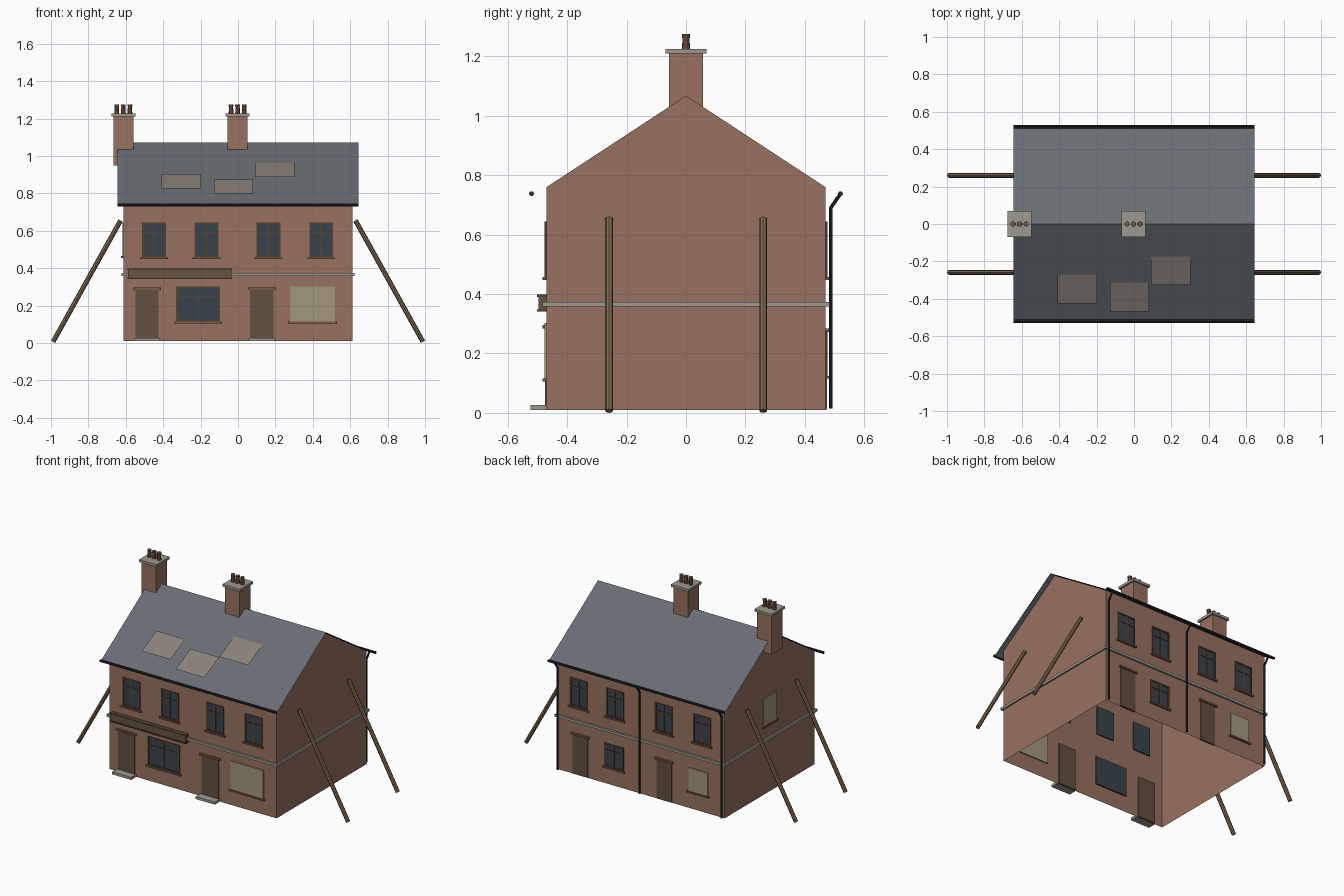
import bpy, bmesh
from math import pi
from mathutils import Vector

if "Cube" in bpy.data.objects:
    bpy.data.objects.remove(bpy.data.objects["Cube"])


def mat(name, r, g, b):
    m = bpy.data.materials.new(name)
    m.diffuse_color = (r, g, b, 1)
    m.use_nodes = True
    m.node_tree.nodes["Principled BSDF"].inputs["Base Color"].default_value = m.diffuse_color
    return m


BRICK = mat("brick", .31, .165, .115)
TRIM = mat("brick_trim", .20, .10, .065)
SLATE = mat("slate", .14, .155, .175)
STONE = mat("stone", .34, .32, .28)
GLASS = mat("glass", .04, .055, .07)
FRAME = mat("frame", .09, .055, .035)
DOOR = mat("door", .12, .08, .05)
BOARD = mat("board", .36, .31, .21)
PATCH = mat("patch", .25, .22, .19)
TIMBER = mat("timber", .20, .14, .08)
SIGN = mat("fascia", .13, .09, .05)
IRON = mat("iron", .02, .022, .027)
W, D, EAVE, RIDGE = .612, .47, .76, 1.068


def mesh(name, verts, faces, m):
    me = bpy.data.meshes.new(name)
    me.from_pydata(verts, [], faces)
    me.materials.append(m)
    ob = bpy.data.objects.new(name, me)
    bpy.context.collection.objects.link(ob)
    return ob


def boxes(name, spans, m):
    """One object made of boxes given as (x0, x1, y0, y1, z0, z1)."""
    v, f = [], []
    for x0, x1, y0, y1, z0, z1 in spans:
        n = len(v)
        v += [(x, y, z) for z in (z0, z1) for x, y in ((x0, y0), (x1, y0), (x1, y1), (x0, y1))]
        f += [[n + i for i in q] for q in ((3, 2, 1, 0), (4, 5, 6, 7), (0, 1, 5, 4),
                                           (1, 2, 6, 5), (2, 3, 7, 6), (3, 0, 4, 7))]
    return mesh(name, v, f, m)


def wall_boxes(name, side, spans, m):
    """Boxes on a wall: (u0, u1, z0, z1, inner, outer), depths measured from the wall."""
    out = []
    for u0, u1, z0, z1, a, b in spans:
        if side == "front":
            out.append((u0, u1, -D - b, -D - a, z0, z1))
        elif side == "back":
            out.append((u0, u1, D + a, D + b, z0, z1))
        else:
            out.append((-W - b, -W - a, u0, u1, z0, z1))
    return boxes(name, out, m)


def rod(name, p, q, r, m, sides=8, r2=None):
    p, q = Vector(p), Vector(q)
    me = bpy.data.meshes.new(name)
    bm = bmesh.new()
    bmesh.ops.create_cone(bm, cap_ends=True, segments=sides, radius1=r,
                          radius2=r if r2 is None else r2, depth=(q - p).length)
    bm.to_mesh(me)
    bm.free()
    me.materials.append(m)
    ob = bpy.data.objects.new(name, me)
    bpy.context.collection.objects.link(ob)
    ob.location = (p + q) / 2
    ob.rotation_euler = (q - p).to_track_quat('Z', 'Y').to_euler()
    return ob


def window(name, side, c, w, z0, z1, boarded=False):
    a, b, t = c - w / 2, c + w / 2, .009
    wall_boxes(name + "_pane", side, [(a, b, z0, z1, -.008, .002)], BOARD if boarded else GLASS)
    bars = [(a, a + t, z0, z1, .0005, .006), (b - t, b, z0, z1, .0005, .006),
            (a, b, z0, z0 + t, .0005, .006), (a, b, z1 - t, z1, .0005, .006)]
    if boarded:
        wall_boxes(name + "_boarding", side, [(a, b, z0, z1, .0005, .006)], BOARD)
    else:
        zt = z0 + (z1 - z0) * .7
        bars += [(c - t / 2, c + t / 2, z0, z1, .0005, .006),
                 (a, b, zt - t / 2, zt + t / 2, .0005, .006)]
        wall_boxes(name + "_frame", side, bars, FRAME)
    wall_boxes(name + "_sill", side, [(a - .01, b + .01, z0 - .01, z0, .0005, .013)], TRIM)


def door(name, side, c, w, top, step):
    a, b = c - w / 2, c + w / 2
    wall_boxes(name, side, [(a, b, .012, top, -.008, .005)], DOOR)
    wall_boxes(name + "_lintel", side, [(a - .011, b + .011, top, top + .012, .0005, .013)], TRIM)
    if step:
        wall_boxes(name + "_step", side, [(a - .008, b + .008, .01, .027, .0005, .054)], STONE)


# Open-bottomed brick shell with gables
prof = [(-D, .01), (-D, EAVE), (0, RIDGE), (D, EAVE), (D, .01)]
mesh("walls", [(x, y, z) for x in (-W, W) for y, z in prof],
     [(0, 1, 2, 3, 4), (9, 8, 7, 6, 5), (0, 5, 6, 1), (3, 8, 9, 4)], BRICK)

# Thin overhanging roof
RX, RY, RZ = .645, .515, .734
mesh("roof", [(x, y, z) for x in (-RX, RX) for y, z in ((-RY, RZ), (0, RIDGE + .003), (RY, RZ))],
     [(0, 3, 4, 1), (1, 4, 5, 2)], SLATE)

# Loose sheets over roof holes
for i, (x, y, z) in enumerate([(-.303, -.347, .865), (-.024, -.39, .837), (.197, -.25, .925)]):
    mesh(f"roof_patch_{i}", [(x + sx * .105, y + s * .077, z + s * .038)
         for sx, s in ((-1, -1), (1, -1), (1, 1), (-1, 1))], [(0, 1, 2, 3)], PATCH)

# String course around all walls
p, q = W + .012, D + .013
boxes("string_course", [(-p, p, -q, -D - .0005, .358, .374), (-p, p, D + .0005, q, .358, .374),
                        (-p, -W - .0005, -D, D, .358, .374), (W + .0005, p, -D, D, .358, .374)], STONE)

# Chimneys with caps and pots
for i, cx in enumerate((-.613, -.002)):
    boxes(f"chimney_{i}", [(cx - .053, cx + .053, -.058, .058, .95, 1.212)], BRICK)
    boxes(f"chimney_cap_{i}", [(cx - .064, cx + .064, -.069, .069, 1.21, 1.226)], STONE)
    for j in (-1, 0, 1):
        x = cx + j * .035
        rod(f"pot_{i}_{j + 1}", (x, 0, 1.222), (x, 0, 1.275), .014, TRIM, 10, .011)
        rod(f"pot_rim_{i}_{j + 1}", (x, 0, 1.263), (x, 0, 1.275), .0135, TRIM, 10)

# Front openings
for i, x in enumerate((-.449, -.168, .163, .445)):
    window(f"front_upper_window_{i}", "front", x, .128, .458, .645)
window("shop_window", "front", -.213, .235, .115, .303)
window("front_boarded_window", "front", .398, .24, .115, .303, True)
for i, x in enumerate((-.486, .127)):
    door(f"front_door_{i}", "front", x, .124, .284, True)

# Back openings
for i, x in enumerate((-.448, -.168, .19, .455)):
    window(f"back_upper_window_{i}", "back", x, .128, .458, .645)
window("back_window", "back", .197, .14, .125, .278)
window("back_boarded_window", "back", -.42, .14, .125, .278, True)
for i, x in enumerate((-.173, .443)):
    door(f"back_door_{i}", "back", x, .11, .272, False)

# Boarded window on the left gable
window("left_boarded_window", "left", 0, .14, .465, .645, True)

# Shop fascia
wall_boxes("shop_fascia", "front", [(-.588, -.035, .343, .396, .0005, .027)], SIGN)
wall_boxes("fascia_border", "front", [(-.59, -.033, .39, .398, .0005, .031),
                                      (-.59, -.033, .341, .348, .0005, .031)], FRAME)

# Gutters and rear downpipes
for name, y in (("front_gutter", -.52), ("back_gutter", .52)):
    rod(name, (-RX, y, .738), (RX, y, .738), .0085, IRON)
for i, x in enumerate((-.6, 0, .6)):
    rod(f"downpipe_{i}", (x, .487, .015), (x, .487, .692), .006, IRON)
    rod(f"downpipe_neck_{i}", (x, .487, .69), (x, .519, .736), .006, IRON)

# Raking timber props against both gables
for sx, side in ((-1, "left"), (1, "right")):
    for y, end in ((-.259, "front"), (.26, "back")):
        rod(f"{side}_{end}_prop", (sx * .9885, y, .0065), (sx * .628, y, .655), .013, TIMBER)
